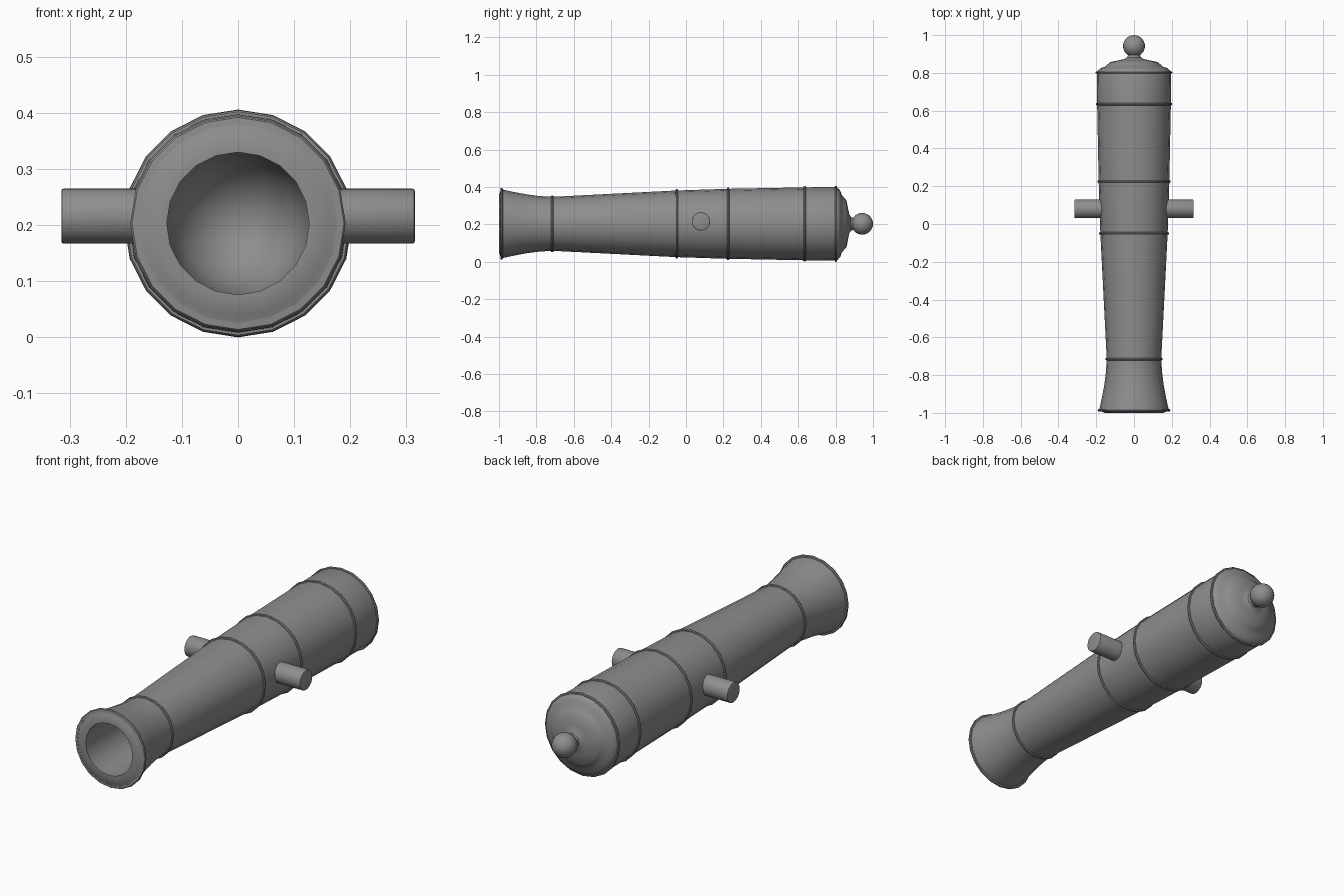
import bpy, bmesh, math
from mathutils import Matrix, Vector

old = bpy.data.objects.get("Cube")
if old:
    bpy.data.objects.remove(old)

AXIS_Z = 0.203
SIDES = 20

iron = bpy.data.materials.new("grey iron")
iron.use_nodes = True
iron.diffuse_color = (0.27, 0.27, 0.27, 1)
iron.node_tree.nodes["Principled BSDF"].inputs["Base Color"].default_value = (0.27, 0.27, 0.27, 1)


def finish(name, bm, angle=35):
    bmesh.ops.remove_doubles(bm, verts=bm.verts, dist=0.0001)
    bmesh.ops.recalc_face_normals(bm, faces=bm.faces)
    mesh = bpy.data.meshes.new(name)
    bm.to_mesh(mesh)
    bm.free()
    mesh.materials.append(iron)
    obj = bpy.data.objects.new(name, mesh)
    bpy.context.collection.objects.link(obj)
    bpy.ops.object.select_all(action='DESELECT')
    obj.select_set(True)
    bpy.context.view_layer.objects.active = obj
    bpy.ops.object.shade_smooth_by_angle(angle=math.radians(angle))
    return obj


def lathe(name, profile, sides=SIDES, closed=False):
    """Spin (y, radius) points about the gun's long axis."""
    bm = bmesh.new()
    verts = [bm.verts.new((0, y, AXIS_Z + r)) for y, r in profile]
    pairs = list(zip(verts, verts[1:]))
    if closed:
        pairs.append((verts[-1], verts[0]))
    edges = [bm.edges.new(p) for p in pairs]
    bmesh.ops.spin(bm, geom=verts + edges, cent=(0, 0, AXIS_Z), axis=(0, 1, 0),
                   angle=math.tau, steps=sides, use_merge=False)
    return finish(name, bm)


# Barrel: bore, muzzle face, flare, tapered tube and stepped breech
bore = [(0.58, 0), (0.56, 0.06), (0.51, 0.105), (0.44, 0.127), (-1.0, 0.127)]
muzzle = [(-1.0, 0.155), (-0.995, 0.165), (-0.99, 0.184), (-0.975, 0.182),
          (-0.92, 0.17), (-0.85, 0.157), (-0.78, 0.148), (-0.72, 0.145)]
tube = [(-0.68, 0.146), (-0.055, 0.178), (0.22, 0.187), (0.63, 0.195), (0.8, 0.197)]
breech = [(0.81, 0.194), (0.826, 0.175), (0.832, 0.155), (0.85, 0.134),
          (0.858, 0.125), (0.868, 0.075), (0.873, 0.052), (0.882, 0.036),
          (0.9, 0.03), (0.92, 0.0)]
lathe("barrel", bore + muzzle + tube + breech)

# Raised bands round the barrel
bands = {"muzzle_lip": (-0.986, 0.192), "neck_band": (-0.715, 0.152),
         "front_trunnion_band": (-0.05, 0.186), "rear_trunnion_band": (0.225, 0.194),
         "reinforce_band": (0.635, 0.202), "breech_band": (0.802, 0.203)}
for name, (y, r) in bands.items():
    lathe(name, [(y - 0.007, r - 0.015), (y - 0.006, r - 0.003), (y - 0.002, r),
                 (y + 0.002, r), (y + 0.006, r - 0.003), (y + 0.007, r - 0.015)], closed=True)

# Round knob behind the breech
bm = bmesh.new()
bmesh.ops.create_uvsphere(bm, u_segments=24, v_segments=14, radius=0.058,
                          matrix=Matrix.Translation((0, 0.942, AXIS_Z)) @ Matrix.Rotation(math.pi / 2, 4, 'X'))
finish("breech_knob", bm)

# Side trunnions with softened ends
for name, side in (("left_trunnion", 1), ("right_trunnion", -1)):
    bm = bmesh.new()
    bmesh.ops.create_cone(bm, cap_ends=True, segments=32, radius1=0.049, radius2=0.049, depth=0.175,
                          matrix=Matrix.Translation((side * 0.2275, 0.08, 0.216)) @ Matrix.Rotation(math.pi / 2, 4, 'Y'))
    rim = [e for e in bm.edges if all(abs(v.co.x) > 0.31 for v in e.verts)]
    bmesh.ops.bevel(bm, geom=rim, offset=0.004, segments=2, profile=0.5, affect='EDGES')
    finish(name, bm)
